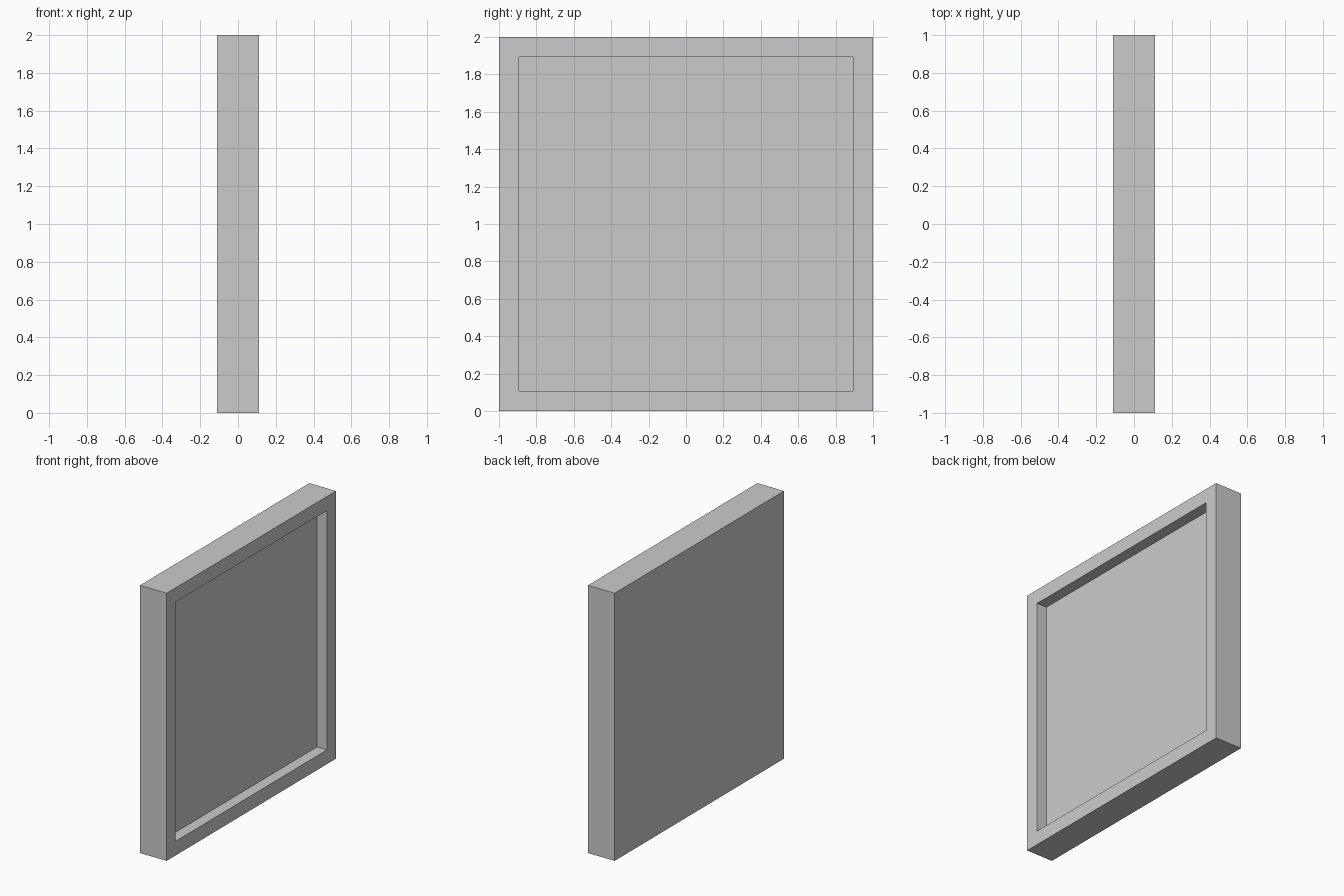
import bpy, bmesh
from mathutils import Vector

if "Cube" in bpy.data.objects:
    bpy.data.objects.remove(bpy.data.objects["Cube"])

THICK, SIZE, BORDER, DEPTH = 0.22, 2.0, 0.15, 0.083

# Square slab standing on the ground
bm = bmesh.new()
bmesh.ops.create_cube(bm, size=1.0)
bmesh.ops.scale(bm, vec=(THICK, SIZE, SIZE), verts=bm.verts)
bmesh.ops.translate(bm, vec=(0, 0, SIZE / 2), verts=bm.verts)
bm.normal_update()

# Raised border: inset the +x face, then sink a straight-walled recess
panel = max(bm.faces, key=lambda f: f.calc_center_median().x)
bmesh.ops.inset_region(bm, faces=[panel], thickness=BORDER)
floor = bmesh.ops.extrude_discrete_faces(bm, faces=[panel])["faces"][0]
bmesh.ops.translate(bm, vec=Vector((-DEPTH, 0, 0)), verts=floor.verts)
bmesh.ops.recalc_face_normals(bm, faces=bm.faces)

mesh = bpy.data.meshes.new("recessed_panel")
bm.to_mesh(mesh)
bm.free()
bpy.context.collection.objects.link(bpy.data.objects.new("recessed_panel", mesh))
